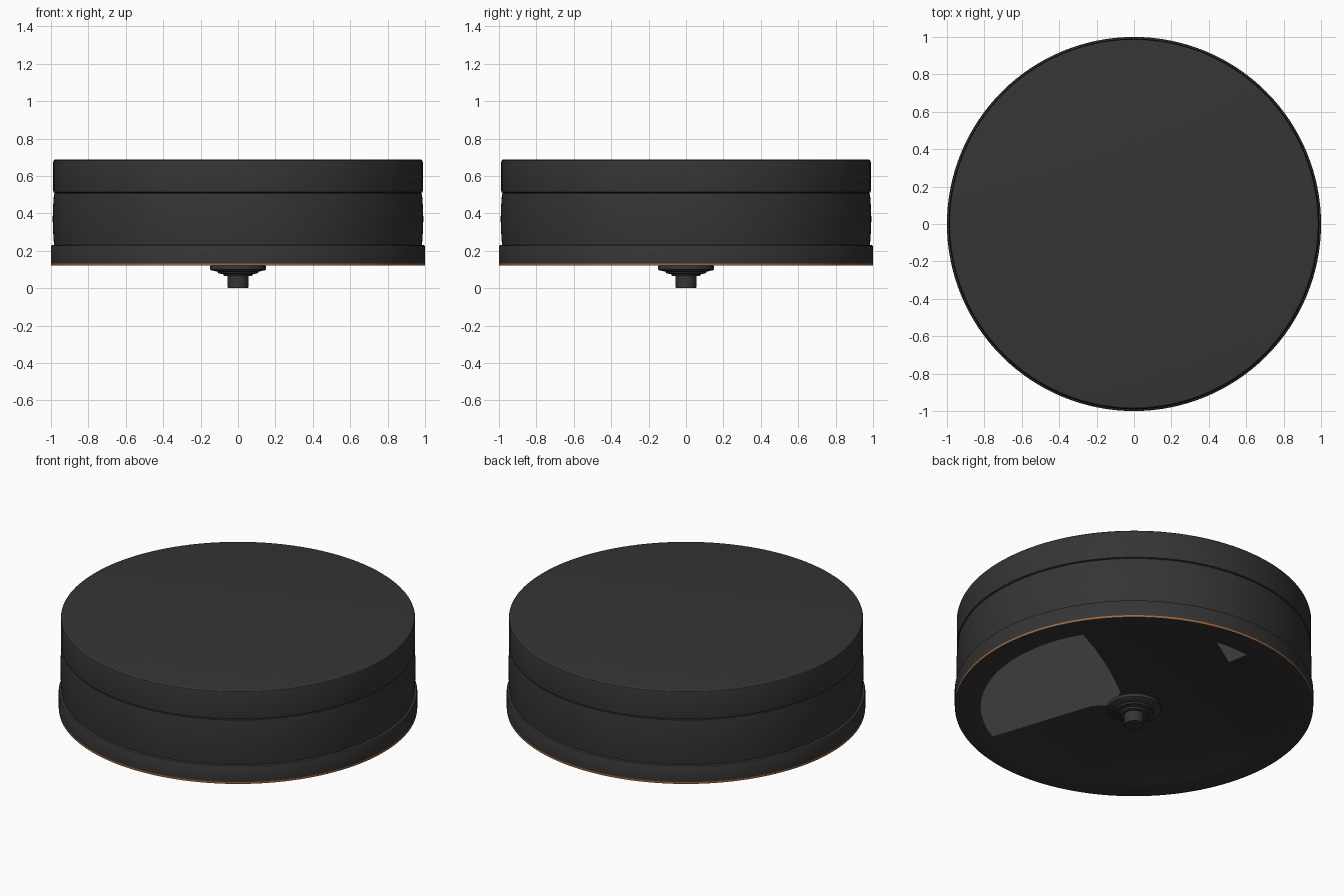
import bpy, bmesh, math
from mathutils import Vector

if "Cube" in bpy.data.objects:
    bpy.data.objects.remove(bpy.data.objects["Cube"])

def mat(name, c):
    m = bpy.data.materials.new(name)
    m.diffuse_color = (*c, 1)
    m.use_nodes = True
    m.node_tree.nodes["Principled BSDF"].inputs["Base Color"].default_value = m.diffuse_color
    return m

BLACK = mat("soft black", (0.035, 0.035, 0.035))
ORANGE = mat("copper orange", (0.36, 0.14, 0.05))
GREY = mat("light grey", (0.30, 0.30, 0.30))

def finish(name, bm, m):
    me = bpy.data.meshes.new(name)
    bm.to_mesh(me)
    bm.free()
    me.materials.append(m)
    ob = bpy.data.objects.new(name, me)
    bpy.context.collection.objects.link(ob)
    bpy.ops.object.select_all(action='DESELECT')
    ob.select_set(True)
    bpy.context.view_layer.objects.active = ob
    bpy.ops.object.shade_smooth_by_angle(angle=math.radians(30))
    return ob

def lathe(name, profile, m, n=128):
    """Revolve (radius, z) points, listed bottom to top, and cap the ends."""
    bm = bmesh.new()
    rings = [[bm.verts.new((r * math.cos(2 * math.pi * i / n),
                            r * math.sin(2 * math.pi * i / n), z))
              for i in range(n)] for r, z in profile]
    for a, b in zip(rings, rings[1:]):
        for i in range(n):
            j = (i + 1) % n
            bm.faces.new((a[i], a[j], b[j], b[i]))
    bm.faces.new(rings[0][::-1])
    bm.faces.new(rings[-1])
    return finish(name, bm, m)

# Base ring with rounded upper lip
base = lathe("base_ring", [(0.86, 0.121), (0.862, 0.12), (0.999, 0.12), (1.0, 0.132),
             (1.0, 0.222), (0.997, 0.228), (0.99, 0.231), (0.97, 0.231)], BLACK)
# Copper trim along the lower edge
base.data.materials.append(ORANGE)
for p in base.data.polygons:
    if p.center.z < 0.131 and abs(p.normal.z) < 0.5:
        p.material_index = 1

# Slightly bulging middle band
lathe("middle_band", [(0.983, 0.228), (0.986, 0.26), (0.989, 0.31), (0.991, 0.37),
      (0.989, 0.43), (0.986, 0.48), (0.983, 0.505), (0.977, 0.508), (0.977, 0.515)], BLACK)
# Top cap with a small rounded edge
lathe("top_cap", [(0.98, 0.51), (0.987, 0.513), (0.988, 0.52), (0.988, 0.675),
      (0.986, 0.682), (0.98, 0.687), (0.973, 0.688)], BLACK)
# Stepped hub and centre pin
lathe("centre_hub", [(0.053, 0.0), (0.055, 0.003), (0.055, 0.065), (0.075, 0.065),
      (0.08, 0.075), (0.105, 0.079), (0.11, 0.088), (0.145, 0.096), (0.15, 0.1),
      (0.15, 0.114), (0.146, 0.122)], BLACK, 64)

# Grey patches on the underside, drawn as flush plates
def plate(name, pts):
    bm = bmesh.new()
    f = bm.faces.new([bm.verts.new((x, y, 0.119)) for x, y in pts])
    f.normal_update()
    if f.normal.z > 0:
        f.normal_flip()
    bmesh.ops.triangulate(bm, faces=bm.faces[:])
    return finish(name, bm, GREY)

def turn(u, v):
    return ((v - u) * math.sqrt(0.5), (u + v) * math.sqrt(0.5))

def arc(a0, a1, n):
    return [turn(0.855 * math.cos(math.radians(a0 + (a1 - a0) * i / n)),
                 0.855 * math.sin(math.radians(a0 + (a1 - a0) * i / n)))
            for i in range(n + 1)]

plate("underside_sector", arc(197.8, 104.5, 32) +
      [turn(u, v) for u, v in ((-0.165, 0.68), (-0.123, 0.518), (-0.09, 0.36),
                               (-0.06, 0.16), (-0.13, 0.03), (-0.235, 0.03))])
plate("underside_chip", arc(52.3, 37.7, 6) + [turn(0.571, 0.45)])
